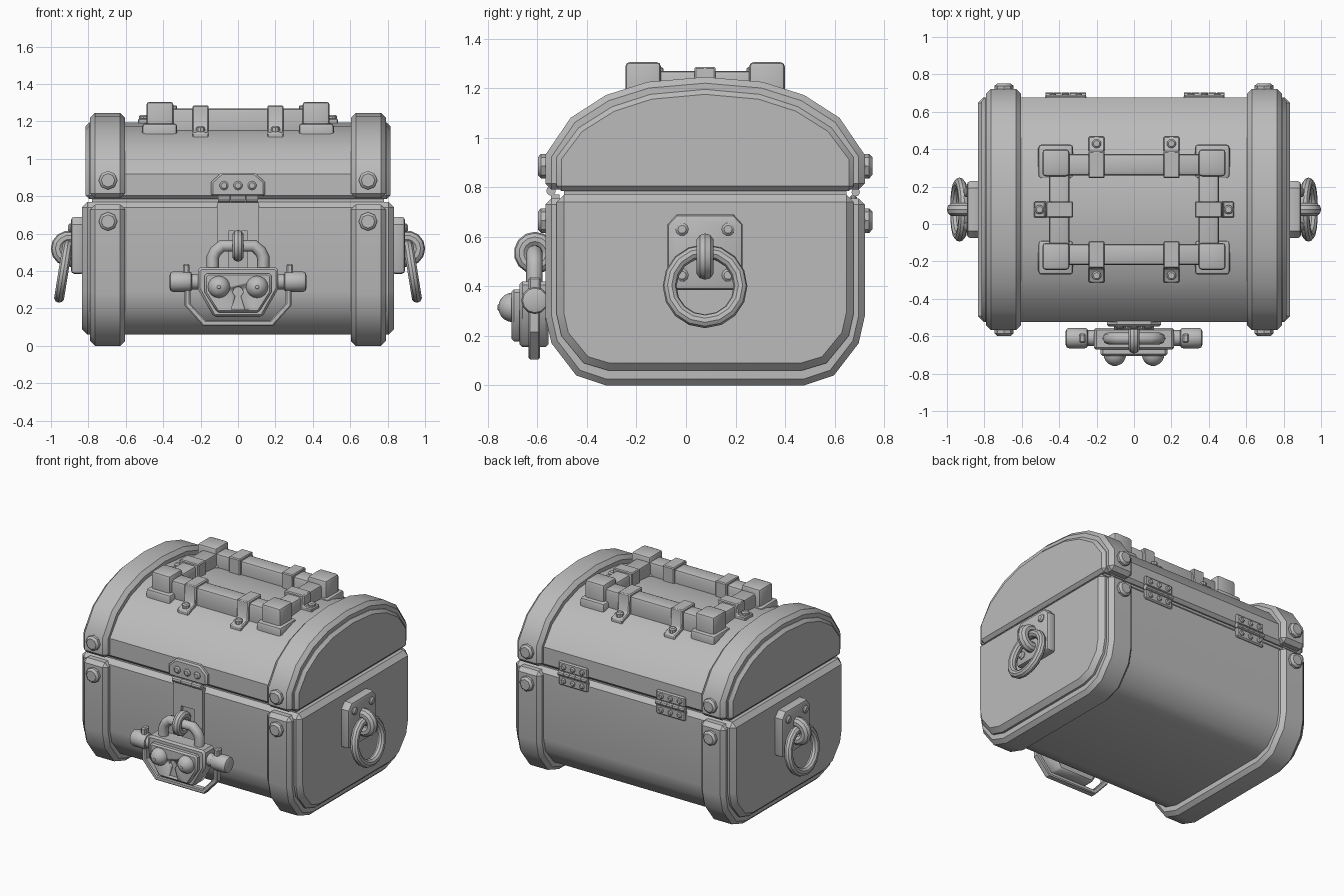
import bpy, bmesh, math
from mathutils import Matrix, Vector

if "Cube" in bpy.data.objects:
    bpy.data.objects.remove(bpy.data.objects["Cube"])

GREY = bpy.data.materials.new("stone_grey")
GREY.diffuse_color = (0.5, 0.5, 0.5, 1)
GREY.use_nodes = True
GREY.node_tree.nodes["Principled BSDF"].inputs["Base Color"].default_value = GREY.diffuse_color
CY = 0.077  # chest centre line in y
ROT = {'x': Matrix.Rotation(math.pi / 2, 4, 'Y'),
       'y': Matrix.Rotation(math.pi / 2, 4, 'X'), 'z': Matrix()}


def finish(name, bm, bevel=0.0, seg=1, limit=50):
    bmesh.ops.recalc_face_normals(bm, faces=bm.faces)
    if bevel:
        es = [e for e in bm.edges if len(e.link_faces) == 2
              and e.calc_face_angle(0) > math.radians(limit)]
        bmesh.ops.bevel(bm, geom=es, offset=bevel, segments=seg, profile=0.5,
                        affect='EDGES', clamp_overlap=True)
    me = bpy.data.meshes.new(name)
    bm.to_mesh(me)
    bm.free()
    me.materials.append(GREY)
    ob = bpy.data.objects.new(name, me)
    bpy.context.collection.objects.link(ob)
    bpy.ops.object.select_all(action='DESELECT')
    ob.select_set(True)
    bpy.context.view_layer.objects.active = ob
    bpy.ops.object.shade_smooth_by_angle(angle=math.radians(35))
    return ob


def prism(name, pts, lo, hi, axis, bevel=0.0, seg=1):
    """Extrude a 2D profile along an axis."""
    put = {'x': lambda a, b, t: (t, a, b), 'y': lambda a, b, t: (a, t, b),
           'z': lambda a, b, t: (a, b, t)}[axis]
    bm = bmesh.new()
    r0, r1 = ([bm.verts.new(put(a, b, t)) for a, b in pts] for t in (lo, hi))
    bm.faces.new(r0)
    bm.faces.new(r1)
    n = len(pts)
    for i in range(n):
        j = (i + 1) % n
        bm.faces.new((r0[i], r0[j], r1[j], r1[i]))
    return finish(name, bm, bevel, seg)


def box(name, x, y, z, bevel=0.0, seg=1):
    return prism(name, [(x[0], y[0]), (x[1], y[0]), (x[1], y[1]), (x[0], y[1])],
                 z[0], z[1], 'z', bevel, seg)


def cyl(name, c, r, depth, axis, n=12, bevel=0.0, seg=1):
    bm = bmesh.new()
    bmesh.ops.create_cone(bm, cap_ends=True, segments=n, radius1=r, radius2=r, depth=depth,
                          matrix=Matrix.Translation(c) @ ROT[axis])
    return finish(name, bm, bevel, seg)


def torus(name, c, R, r, rot, n=16, m=10):
    bm = bmesh.new()
    mat = Matrix.Translation(c) @ rot
    g = [[bm.verts.new(mat @ Vector(((R + r * math.cos(v)) * math.cos(u),
                                     (R + r * math.cos(v)) * math.sin(u), r * math.sin(v))))
          for v in (k * math.tau / m for k in range(m))]
         for u in (k * math.tau / n for k in range(n))]
    for i in range(n):
        for j in range(m):
            a, b = (i + 1) % n, (j + 1) % m
            bm.faces.new((g[i][j], g[a][j], g[a][b], g[i][b]))
    return finish(name, bm)


def tube(name, pts, r, res=2):
    cu = bpy.data.curves.new(name, 'CURVE')
    cu.dimensions = '3D'
    cu.bevel_depth, cu.bevel_resolution, cu.use_fill_caps = r, res, True
    sp = cu.splines.new('POLY')
    sp.points.add(len(pts) - 1)
    for p, q in zip(sp.points, pts):
        p.co = (*q, 1)
    cu.materials.append(GREY)
    ob = bpy.data.objects.new(name, cu)
    bpy.context.collection.objects.link(ob)
    return ob


def mirrored(half, cx=0.0):
    """Mirror a half profile about cx (the half starts and ends near the axis)."""
    return [(cx + a, b) for a, b in half] + [(cx - a, b) for a, b in reversed(half) if a > 1e-6]


# chest bodies and end bands
prism("chest_base", mirrored([(.60, .77), (.60, .29), (.58, .20), (.49, .09), (.39, .06)], CY),
      -.835, .835, 'x', .03)
prism("chest_lid", mirrored([(.60, .785), (.60, .92), (.51, 1.04), (.375, 1.125),
                             (.22, 1.175), (0, 1.195)], CY), -.815, .815, 'x', .02)
box("inner_lip", (-.78, .78), (CY - .57, CY + .57), (.74, .82))
for s in (-1, 1):
    prism("base_band", mirrored([(.645, .755), (.645, .28), (.62, .17), (.52, .04), (.40, 0)], CY),
          s * .605, s * .79, 'x', .025)
    prism("lid_band", mirrored([(.645, .79), (.645, .93), (.543, 1.08), (.40, 1.172),
                                (.232, 1.225), (0, 1.245)], CY), s * .605, s * .79, 'x', .025)
    # band bolts, front and back
    for t in (-1, 1):
        for z in (.885, .665):
            cyl("band_bolt", (s * .695, CY + t * .65, z), .05, .05, 'y', 8, .013)

# side handles
for s in (-1, 1):
    prism("handle_plate", mirrored([(.152, .385), (.152, .65), (.115, .69)], CY),
          s * .82, s * .893, 'x', .018, 2)
    for y in (-.093, .093):
        for z in (.63, .445):
            cyl("plate_screw", (s * .893, CY + y, z), .026, .03, 'x', 10, .009)
    torus("handle_staple", (s * .905, CY, .52), .06, .036, ROT['y'], 14)
    torus("handle_ring", (s * .933, CY, .40), .143, .028,
          Matrix.Rotation(-s * .16, 4, 'Y') @ ROT['x'], 16)

# back hinges
for x in (-.365, .375):
    for z in (.70, .795):
        box("hinge_leaf", (x - .11, x + .11), (.66, .69), (z, z + .068), .008)
        for k in (-1, 0, 1):
            cyl("hinge_rivet", (x + k * .07, .69, z + .034), .018, .02, 'y', 8, .006)
    for k in range(-2, 3):
        cyl("hinge_knuckle", (x + k * .044, .685, .78), .017, .041, 'x', 10)

# hasp
prism("hasp_plate", mirrored([(.145, .80), (.145, .875), (.09, .925)]), -.50, -.548, 'y', .01)
for x in (-.075, 0, .075):
    cyl("hasp_rivet", (x, -.548, .857), .024, .025, 'y', 10, .008)
for k, w in ((-.075, .065), (0, .08), (.075, .065)):
    cyl("hasp_knuckle", (k, -.545, .785), .019, w, 'x', 10)
for s in (-1, 1):
    box("hasp_strap_side", (s * .05, s * .112), (-.545, -.51), (.40, .77))
box("hasp_strap_top", (-.05, .05), (-.545, -.51), (.615, .77))
torus("hasp_staple", (0, -.61, .535), .055, .03, ROT['x'], 14)

# padlock
prism("padlock_body", mirrored([(.215, .305), (.13, .155)][::-1] + [(.215, .405), (.20, .42)]),
      -.555, -.672, 'y', .012)
face = prism("padlock_face", mirrored([(.11, .178), (.178, .285), (.178, .375), (.165, .388)]),
             -.65, -.705, 'y', .01)
keyhole = prism("keyhole_cutter", mirrored([(.036, .195), (.015, .265), (.03, .285),
                                            (.022, .305), (.008, .315)]), -.685, -.75, 'y')
mod = face.modifiers.new("keyhole", 'BOOLEAN')
mod.operation, mod.object, mod.solver = 'DIFFERENCE', keyhole, 'EXACT'
bpy.context.view_layer.objects.active = face
bpy.ops.object.modifier_apply(modifier="keyhole")
bpy.data.objects.remove(keyhole)
tube("padlock_shackle", [(-.135, -.612, .40), (-.135, -.612, .475), (-.12, -.612, .505),
                         (-.085, -.612, .535), (.085, -.612, .535), (.12, -.612, .505),
                         (.135, -.612, .475), (.135, -.612, .40)], .033)
for s in (-1, 1):
    bm = bmesh.new()
    bmesh.ops.create_uvsphere(bm, u_segments=16, v_segments=10, radius=.06,
                              matrix=Matrix.Translation((s * .102, -.698, .315)) @ ROT['y'])
    finish("padlock_dome", bm)
    cyl("dome_stud", (s * .102, -.75, .315), .014, .02, 'y', 8, .004)
    cyl("padlock_collar", (s * .245, -.61, .343), .042, .09, 'x', 12)
    cyl("padlock_lug", (s * .305, -.61, .343), .055, .12, 'x', 12, .018, 2)
    box("lug_knob", (s * .258, s * .295), (-.635, -.585), (.37, .437), .008)
guard = mirrored([(.285, .33), (.285, .215), (.185, .105)])
inner = mirrored([(.255, .33), (.255, .227), (.172, .135)])
bm = bmesh.new()
rows = [[bm.verts.new((p[0], y, p[1])) for p in pts]
        for pts, y in ((guard, -.635), (inner, -.635), (inner, -.59), (guard, -.59))]
for i in range(len(guard) - 1):
    for k in range(4):
        a, b = rows[k], rows[(k + 1) % 4]
        bm.faces.new((a[i], a[i + 1], b[i + 1], b[i]))
for i in (0, len(guard) - 1):
    bm.faces.new([r[i] for r in rows])
finish("padlock_guard", bm, .006)

# lid carrying frame: bars, corner blocks, straps
for s in (-1, 1):
    y = CY + s * .24
    box("frame_bar_long", (-.43, .43), (y - .057, y + .057), (1.10, 1.27), .018, 2)
    box("frame_bar_short", (s * .345, s * .455), (CY - .26, CY + .26), (1.12, 1.27), .018, 2)
    for t in (-1, 1):
        ys = lambda a, b: sorted((CY + t * a, CY + t * b))
        xs = lambda a, b: sorted((s * a, s * b))
        box("corner_block", xs(.345, .49), ys(.178, .322), (1.10, 1.305), .018, 2)
        box("corner_flange", xs(.325, .512), ys(.165, .348), (1.09, 1.19), .018, 2)
        prism("long_bar_strap", [(CY + t * a, z) for a, z in
              [(.168, 1.10), (.168, 1.285), (.312, 1.285), (.318, 1.165), (.39, 1.14), (.39, 1.10)]],
              s * .2 - .043, s * .2 + .043, 'x', .006)
        cyl("strap_screw", (s * .2, CY + t * .353, 1.155), .025, .04, 'z', 10, .008)
    prism("short_bar_strap", [(s * a, z) for a, z in
          [(.325, 1.16), (.325, 1.285), (.47, 1.285), (.475, 1.215), (.535, 1.215), (.535, 1.16)]],
          CY - .043, CY + .043, 'y', .006)
    cyl("strap_screw", (s * .505, CY, 1.22), .025, .03, 'z', 10, .008)
